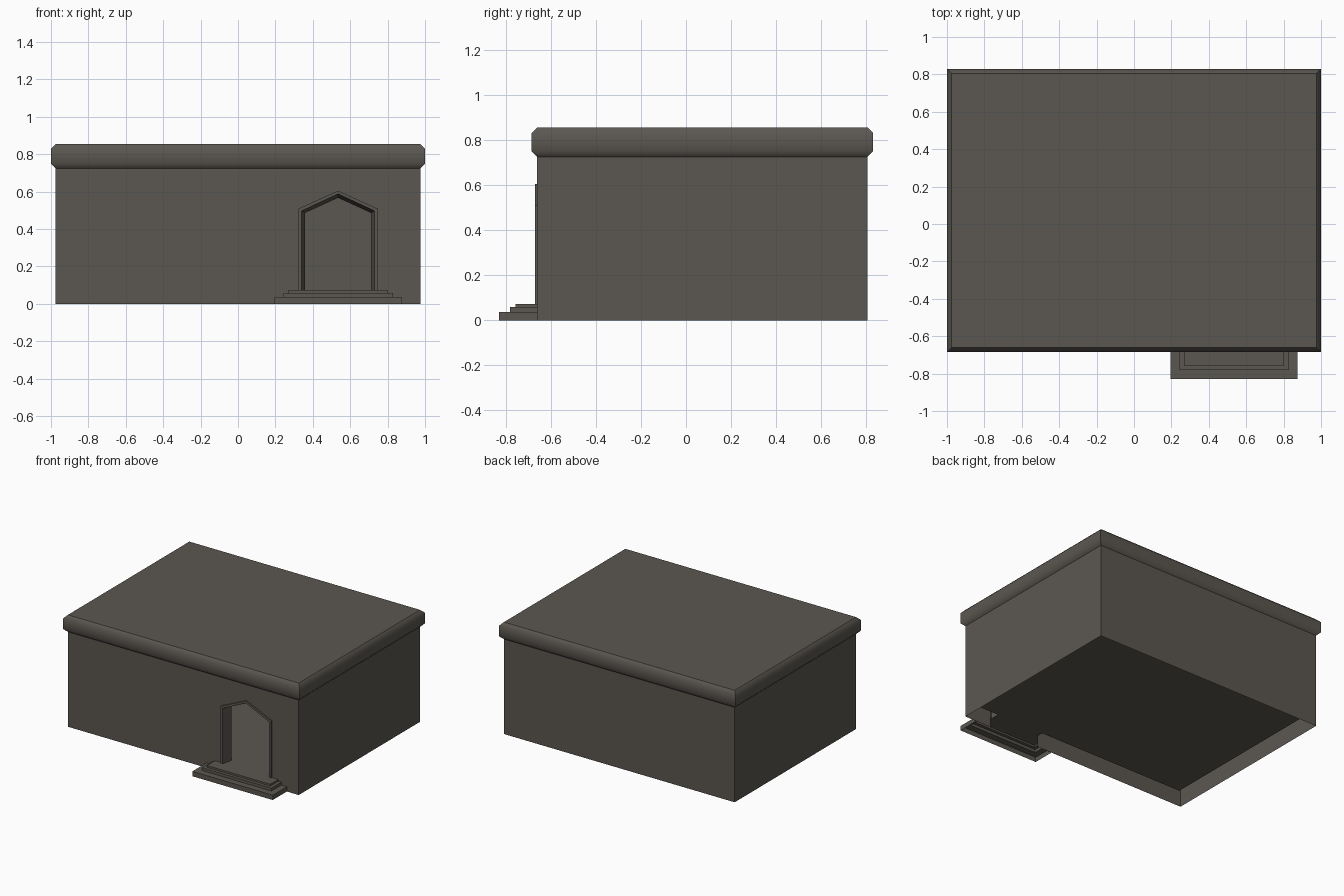
import bpy, bmesh, math

if "Cube" in bpy.data.objects:
    bpy.data.objects.remove(bpy.data.objects["Cube"])

# One flat stone colour for the whole building
stone = bpy.data.materials.new("dark_stone")
stone.diffuse_color = (0.105, 0.095, 0.082, 1.0)
stone.use_nodes = True
stone.node_tree.nodes["Principled BSDF"].inputs["Base Color"].default_value = stone.diffuse_color


def make(name, rings=(), closed=False, faces=()):
    """Loft through rings of points, then add any single faces."""
    bm = bmesh.new()
    loops = [[bm.verts.new(p) for p in r] for r in rings]
    for a, b in zip(loops, loops[1:]):
        n = len(a)
        for i in range(n if closed else n - 1):
            j = (i + 1) % n
            bm.faces.new((a[i], a[j], b[j], b[i]))
    for f in faces:
        bm.faces.new([bm.verts.new(p) for p in f])
    bmesh.ops.remove_doubles(bm, verts=bm.verts, dist=1e-5)
    mesh = bpy.data.meshes.new(name)
    bm.to_mesh(mesh)
    bm.free()
    mesh.materials.append(stone)
    ob = bpy.data.objects.new(name, mesh)
    bpy.context.collection.objects.link(ob)
    return ob


W, YF, YB, H = 0.975, -0.66, 0.805, 0.725   # wall half width, front, back, height
CX = 0.535                                  # doorway centre
FLOOR = 0.073                               # landing and room floor
T = 0.068                                   # wall thickness
CEIL = 0.855 - T
YI = YF + T                                 # inner face of the front wall


def gable(half, eave, apex, y, base=FLOOR):
    """Pointed doorway outline, right foot to left foot."""
    return [(CX + half, y, base), (CX + half, y, eave), (CX, y, apex),
            (CX - half, y, eave), (CX - half, y, base)]


def rect(grow, z):
    x, f, b = W + grow, YF - grow, YB + grow
    return [(-x, f, z), (x, f, z), (x, b, z), (-x, b, z)]


def wall_shell(lo, hi, doorway):
    """Four wall faces; the front one is cut around the doorway."""
    front = [lo[0]] + doorway[::-1] + [lo[1], hi[1], hi[0]]
    return [front] + [(lo[i], lo[(i + 1) % 4], hi[(i + 1) % 4], hi[i])
                      for i in (1, 2, 3)]


# Outer walls
make("outer_walls", faces=wall_shell(rect(0, 0), rect(0, H),
                                     gable(0.214, 0.508, 0.605, YF, 0)))

# Room inside, seen through the open doorway: walls, ceiling and floor facing in
inner = wall_shell(rect(-T, FLOOR), rect(-T, CEIL),
                   gable(0.177, 0.486, 0.567, YI))
make("room_walls", faces=[f[::-1] for f in inner])
make("room_ceiling", faces=[rect(-T, CEIL)[::-1]])
make("room_floor", faces=[rect(-T, FLOOR)])

# Chamfered cornice, softly shaded, and flat roof
cornice = make("cornice", [rect(0, H), rect(0.025, 0.75),
                           rect(0.025, 0.83), rect(0, 0.855)], closed=True)
bpy.context.view_layer.objects.active = cornice
cornice.select_set(True)
bpy.ops.object.shade_smooth_by_angle(angle=math.radians(50))
cornice.select_set(False)
make("roof", faces=[rect(0, 0.855)])

# Door surround: raised trim and splayed jambs through the wall
make("door_surround", [gable(0.214, 0.508, 0.605, YF),
                       gable(0.214, 0.508, 0.605, -0.67),
                       gable(0.195, 0.497, 0.588, -0.67),
                       gable(0.177, 0.486, 0.567, YI)])

# Three steps, open underneath, with the landing running through the doorway
rings, z0 = [], 0.0
for half, y, z in ((0.34, -0.83, 0.037), (0.293, -0.78, 0.059), (0.268, -0.756, FLOOR)):
    for h in (z0, z):
        rings.append([(CX - half, YF, h), (CX - half, y, h),
                      (CX + half, y, h), (CX + half, YF, h)])
    z0 = z
top = rings[-1] + [(CX + 0.2, YF, z0), (CX + 0.2, YI, z0),
                   (CX - 0.2, YI, z0), (CX - 0.2, YF, z0)]
make("steps", rings, faces=[top])
